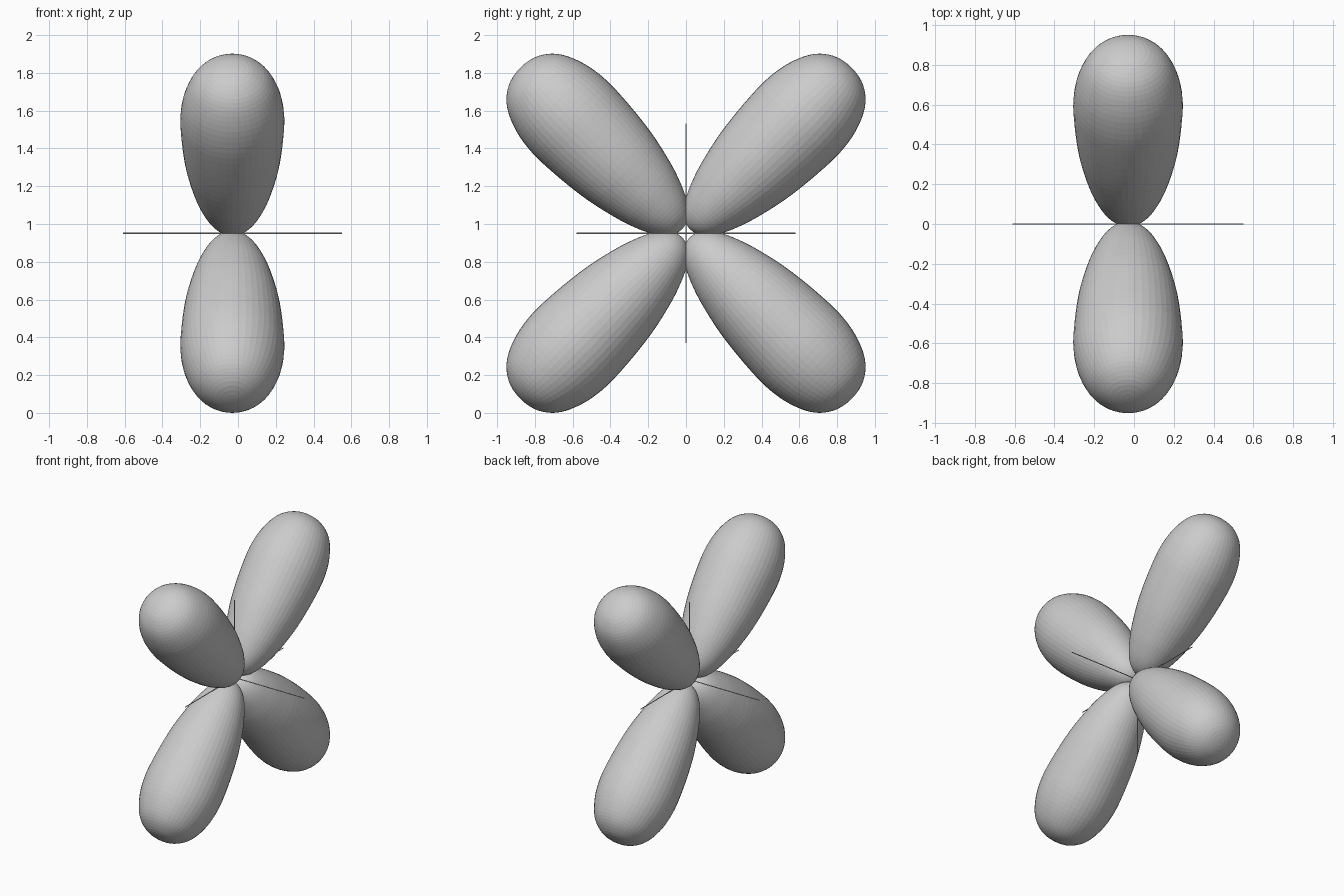
import bpy, bmesh, math
from mathutils import Vector, Matrix
from mathutils.geometry import interpolate_bezier

if "Cube" in bpy.data.objects:
    bpy.data.objects.remove(bpy.data.objects["Cube"])

CENTRE = Vector((-0.03, 0, 0.951))
SEGMENTS = 48
AXIS_HALF = 0.58
AXIS_RADIUS = 0.003

# lobe half-profile: distance from the centre, radius
PROFILE = [(0.03, 0), (0.042, 0.05), (0.08, 0.097), (0.14, 0.137), (0.22, 0.172),
           (0.31, 0.202), (0.46, 0.238), (0.60, 0.259), (0.75, 0.272), (0.87, 0.275),
           (0.98, 0.262), (1.07, 0.235), (1.14, 0.199), (1.19, 0.152),
           (1.227, 0.086), (1.24, 0)]


def smooth_profile(points, steps=3):
    """Run a smooth curve through the profile points."""
    p = [Vector((u, r, 0)) for u, r in points]
    # mirrored neighbours keep both ends round
    p = [Vector((p[1].x, -p[1].y, 0))] + p + [Vector((p[-2].x, -p[-2].y, 0))]
    out = []
    for a, b, c, d in zip(p, p[1:], p[2:], p[3:]):
        out += interpolate_bezier(b, b + (c - a) / 6, c - (d - b) / 6, c, steps + 1)[:-1]
    return out + [p[-2]]


def add_object(name, bm, matrix):
    mesh = bpy.data.meshes.new(name)
    bm.transform(matrix)
    bmesh.ops.recalc_face_normals(bm, faces=bm.faces)
    bm.to_mesh(mesh)
    bm.free()
    obj = bpy.data.objects.new(name, mesh)
    bpy.context.collection.objects.link(obj)
    return obj


def lobe(name, angle):
    """Spin the profile around local z and tilt it about x."""
    bm = bmesh.new()
    verts = [bm.verts.new((q.y, 0, q.x)) for q in smooth_profile(PROFILE)]
    edges = [bm.edges.new(pair) for pair in zip(verts, verts[1:])]
    bmesh.ops.spin(bm, geom=verts + edges, cent=(0, 0, 0), axis=(0, 0, 1),
                   angle=2 * math.pi, steps=SEGMENTS)
    bmesh.ops.remove_doubles(bm, verts=bm.verts, dist=0.0005)
    add_object(name, bm, Matrix.Translation(CENTRE) @ Matrix.Rotation(angle, 4, 'X'))


def axis_line(name, direction):
    bm = bmesh.new()
    bmesh.ops.create_cone(bm, cap_ends=True, segments=12, radius1=AXIS_RADIUS,
                          radius2=AXIS_RADIUS, depth=2 * AXIS_HALF)
    turn = Vector((0, 0, 1)).rotation_difference(Vector(direction)).to_matrix().to_4x4()
    add_object(name, bm, Matrix.Translation(CENTRE) @ turn)


# four lobes on the diagonals of the yz plane
for i, name in enumerate(("upper_front_lobe", "lower_front_lobe",
                          "lower_back_lobe", "upper_back_lobe")):
    lobe(name, math.radians(45 + 90 * i))

# thin axis rods
axis_line("x_axis_rod", (1, 0, 0))
axis_line("y_axis_rod", (0, 1, 0))
axis_line("z_axis_rod", (0, 0, 1))
